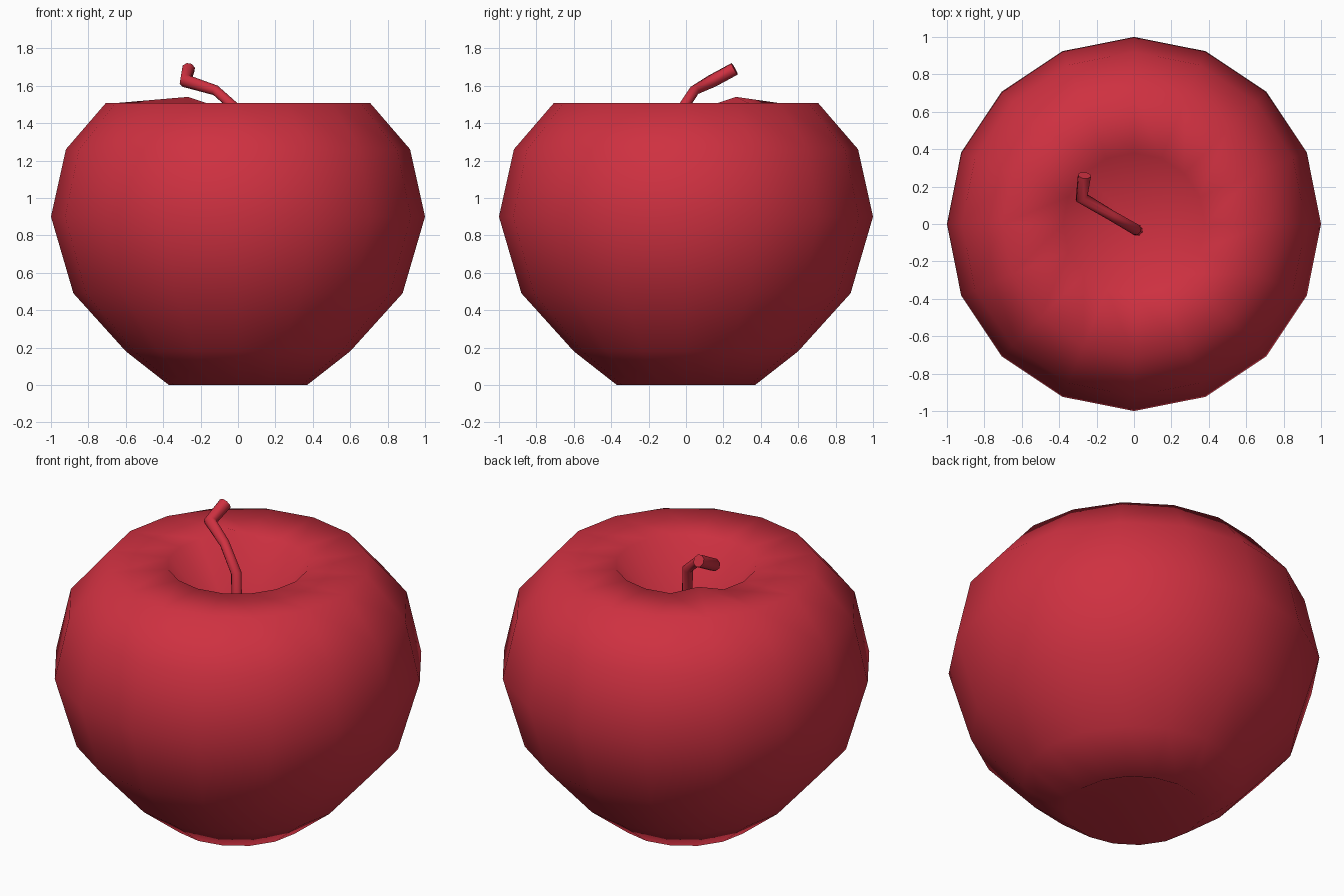
import bpy, bmesh, math
from mathutils import Vector

if "Cube" in bpy.data.objects:
    bpy.data.objects.remove(bpy.data.objects["Cube"])

SIDES = 16

red = bpy.data.materials.new("apple red")
red.diffuse_color = (0.62, 0.03, 0.052, 1)
red.use_nodes = True
red.node_tree.nodes["Principled BSDF"].inputs["Base Color"].default_value = red.diffuse_color

# Fruit body: lathed profile (radius, height) with a dimple at each pole
profile = [(0.37, 0.0), (0.60, 0.18), (0.88, 0.49), (1.0, 0.90),
           (0.92, 1.26), (0.707, 1.507), (0.38, 1.50)]
bm = bmesh.new()
rings = []
for r, z in profile:
    rings.append([bm.verts.new((r * math.cos(2 * math.pi * i / SIDES),
                                r * math.sin(2 * math.pi * i / SIDES), z))
                  for i in range(SIDES)])
bottom = bm.verts.new((0, 0, 0.2))
top = bm.verts.new((0, 0, 1.02))
for i in range(SIDES):
    j = (i + 1) % SIDES
    for a, b in zip(rings, rings[1:]):
        bm.faces.new((a[i], a[j], b[i]))
        bm.faces.new((a[j], b[j], b[i]))
    bm.faces.new((rings[0][j], rings[0][i], bottom))
    bm.faces.new((rings[-1][i], rings[-1][j], top))

# Small raised bump on the rim of the stem hollow, behind the stem
rings[-1][6].co.z = 1.54

bmesh.ops.recalc_face_normals(bm, faces=bm.faces)
for f in bm.faces:
    f.smooth = True
mesh = bpy.data.meshes.new("fruit_body")
bm.to_mesh(mesh)
bm.free()
mesh.materials.append(red)
bpy.context.collection.objects.link(bpy.data.objects.new("fruit_body", mesh))

# Stem: bent tube rising from the hollow, (x, y, z, radius)
path = [(0.02, -0.035, 1.0, 0.03), (0.01, -0.03, 1.46, 0.03),
        (-0.12, 0.045, 1.575, 0.028), (-0.28, 0.14, 1.625, 0.036),
        (-0.265, 0.26, 1.69, 0.036)]
curve = bpy.data.curves.new("stem", 'CURVE')
curve.dimensions = '3D'
curve.bevel_depth = 1.0
curve.bevel_resolution = 2
curve.use_fill_caps = True
spline = curve.splines.new('POLY')
spline.points.add(len(path) - 1)
for p, (x, y, z, r) in zip(spline.points, path):
    p.co = (x, y, z, 1)
    p.radius = r
stem = bpy.data.objects.new("stem", curve)
bpy.context.collection.objects.link(stem)
curve.materials.append(red)
bpy.ops.object.select_all(action='DESELECT')
stem.select_set(True)
bpy.context.view_layer.objects.active = stem
bpy.ops.object.convert(target='MESH')
bpy.ops.object.shade_smooth_by_angle(angle=math.radians(60))
